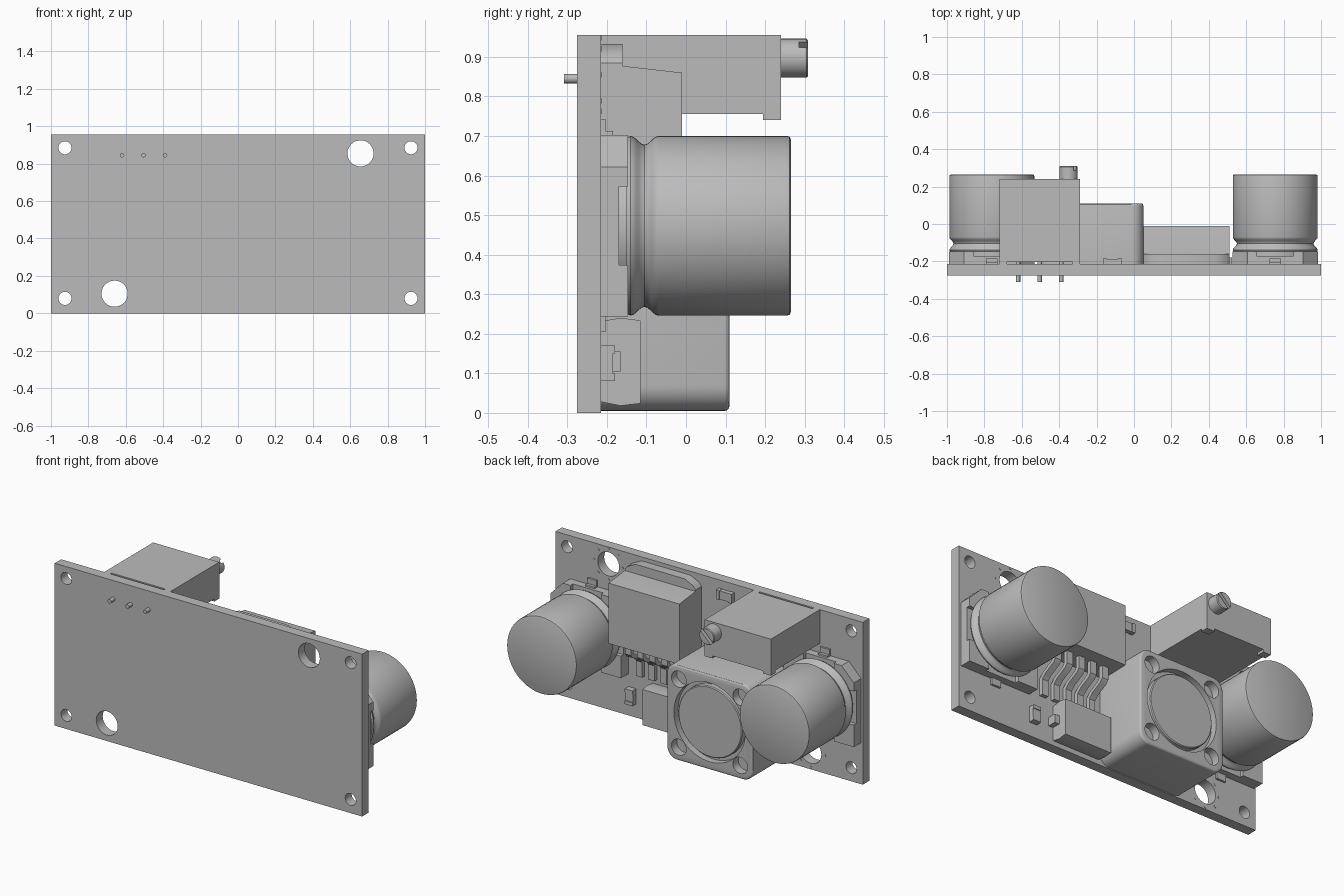
import bpy
import bmesh
from math import sin, cos, pi, radians

cube = bpy.data.objects.get("Cube")
if cube:
    bpy.data.objects.remove(cube)

grey = bpy.data.materials.new("plain_grey")
grey.use_nodes = True
grey.diffuse_color = (0.5, 0.5, 0.5, 1)
grey.node_tree.nodes["Principled BSDF"].inputs["Base Color"].default_value = (0.5, 0.5, 0.5, 1)

BACK = -0.215  # component side of the board


def finish(name, bm):
    bmesh.ops.recalc_face_normals(bm, faces=bm.faces)
    me = bpy.data.meshes.new(name)
    bm.to_mesh(me)
    bm.free()
    me.materials.append(grey)
    me.shade_smooth()
    me.set_sharp_from_angle(angle=radians(30))
    ob = bpy.data.objects.new(name, me)
    bpy.context.collection.objects.link(ob)
    return ob


def prisms(name, items, along="y"):
    """Each item is (outline, start, end), extruded along y or x."""
    bm = bmesh.new()
    for pts, t0, t1 in items:
        place = (lambda a, b, t: (a, t, b)) if along == "y" else (lambda a, b, t: (t, a, b))
        lo = [bm.verts.new(place(a, b, t0)) for a, b in pts]
        hi = [bm.verts.new(place(a, b, t1)) for a, b in pts]
        bm.faces.new(lo)
        bm.faces.new(hi)
        for i in range(len(pts)):
            j = (i + 1) % len(pts)
            bm.faces.new((lo[i], lo[j], hi[j], hi[i]))
    return finish(name, bm)


def rect(x0, x1, z0, z1):
    return [(x0, z0), (x1, z0), (x1, z1), (x0, z1)]


def circle(x, z, r, n=32):
    return [(x + r * cos(2 * pi * i / n), z + r * sin(2 * pi * i / n)) for i in range(n)]


def round_rect(x0, x1, z0, z1, r, n=8):
    pts = []
    corners = [(x1 - r, z1 - r), (x0 + r, z1 - r), (x0 + r, z0 + r), (x1 - r, z0 + r)]
    for k, (cx, cz) in enumerate(corners):
        for i in range(n + 1):
            a = pi / 2 * (k + i / n)
            pts.append((cx + r * cos(a), cz + r * sin(a)))
    return pts


def lathe(name, x, z, profile, n=64):
    """Turns (radius, y) points about a line along y."""
    bm = bmesh.new()
    rings = [[bm.verts.new((a, y, b)) for a, b in circle(x, z, r, n)] for r, y in profile]
    for p, q in zip(rings, rings[1:]):
        for i in range(n):
            j = (i + 1) % n
            bm.faces.new((p[i], p[j], q[j], q[i]))
    bm.faces.new(rings[0])
    bm.faces.new(rings[-1])
    return finish(name, bm)


def cut(ob, cutter):
    mod = ob.modifiers.new("cut", "BOOLEAN")
    mod.operation = "DIFFERENCE"
    mod.solver = "EXACT"
    mod.object = cutter
    dg = bpy.context.evaluated_depsgraph_get()
    me = bpy.data.meshes.new_from_object(ob.evaluated_get(dg))
    ob.modifiers.clear()
    ob.data = me
    bpy.data.objects.remove(cutter)
    me.shade_smooth()
    me.set_sharp_from_angle(angle=radians(30))


# Circuit board with mounting holes and two large holes
board = prisms("board", [(rect(-1, 1, 0, 0.955), -0.275, BACK)])
large = [(-0.66, 0.105), (0.655, 0.855)]
holes = [circle(x, z, 0.035) for x in (-0.925, 0.925) for z in (0.08, 0.885)]
holes += [circle(x, z, 0.07) for x, z in large]
cut(board, prisms("hole_cutter", [(h, -0.4, 0) for h in holes]))

# Small dots around the large holes
dots = [circle(a, b, 0.007, 8) for x, z in large for a, b in circle(x, z, 0.093, 8)]
prisms("hole_dots", [(d, BACK - 0.004, BACK + 0.002) for d in dots])

# Electrolytic capacitors
groove = [(0.227 - 0.022 * sin(pi * i / 10) ** 2, -0.14 + 0.007 * i) for i in range(11)]
can = [(0.2, -0.175), (0.2, -0.15), (0.222, -0.15)] + groove
can += [(0.227, 0.255), (0.225, 0.262), (0.218, 0.265)]
H, CH, W = 0.229, 0.08, 0.13
for side, cx in (("right", -0.76), ("left", 0.755)):
    cz = 0.473
    lathe(side + "_capacitor_can", cx, cz, can)
    base = [(-H, -H), (H, -H), (H, H - CH), (H - CH, H), (-H + CH, H), (-H, H - CH)]
    parts = [([(cx + a, cz + b) for a, b in base], BACK, -0.17)]
    for s in (-1, 1):
        low = [(H, -H), (H, -H + W), (H - W, -H + W), (H - W, -H)]
        top = [(H, H - W), (H, H - CH), (H - CH, H), (H - W, H), (H - W, H - W)]
        parts += [([(cx + s * a, cz + b) for a, b in c], -0.175, -0.147) for c in (low, top)]
    prisms(side + "_capacitor_base", parts)
    prisms(side + "_capacitor_terminals",
           [(rect(cx - 0.03, cx + 0.03, cz - 0.268, cz + 0.27), BACK, -0.203),
            (rect(cx - 0.03, cx + 0.03, cz + H - 0.02, cz + H + 0.01), BACK, -0.185)])

# Power inductor with a ring groove and corner recesses
ix, iz, half = -0.23, 0.285, 0.28
bm_body = prisms("inductor_body", [(round_rect(ix - half, ix + half, iz - half, iz + half, 0.065),
                                    BACK, 0.1),
                                   ])
bm = bmesh.new()
bm.from_mesh(bm_body.data)
front = [f for f in bm.faces if len(f.verts) > 4 and f.calc_center_median().y > 0]
bmesh.ops.bevel(bm, geom=list({e for f in front for e in f.edges}), offset=0.012,
                segments=3, affect="EDGES", profile=0.5)
for v in bm.verts:
    if v.co.y > 0:
        v.co.y += 0.01
bm.to_mesh(bm_body.data)
bm.free()
corners = [circle(ix + a * 0.2, iz + b * 0.2, 0.048, 24) for a in (-1, 1) for b in (-1, 1)]
cut(bm_body, prisms("recess_cutter", [(c, 0.06, 0.2) for c in corners]))
cut(bm_body, prisms("ring_cutter", [(circle(ix, iz, 0.232, 64), 0.07, 0.2)]))
lathe("inductor_core", ix, iz, [(0.208, 0.05), (0.208, 0.1), (0.203, 0.105)])

# Regulator chip: heat tab, body and five bent leads
x0, x1 = 0.05, 0.51
xm = (x0 + x1) / 2
prisms("regulator_tab", [([(x0, 0.52), (x1, 0.52), (x1, 0.885), (x1 - 0.015, 0.905),
                           (x1 - 0.07, 0.932), (x0 + 0.07, 0.932), (x0 + 0.015, 0.905),
                           (x0, 0.885)], BACK, -0.16)])
prisms("regulator_body", [([(-0.19, 0.5), (-0.01, 0.505), (-0.01, 0.86), (-0.16, 0.877),
                            (-0.19, 0.877)], x0, x1)], "x")
lead = [(-0.085, 0.52), (-0.085, 0.43), (-0.1, 0.41), (-0.165, 0.375), (-0.19, 0.35),
        (-0.19, 0.26), (-0.213, 0.26), (-0.213, 0.36), (-0.19, 0.385), (-0.12, 0.425),
        (-0.11, 0.44), (-0.11, 0.52)]
prisms("regulator_leads", [(lead, xm + k * 0.079 - 0.02, xm + k * 0.079 + 0.02)
                           for k in range(-2, 3)], "x")

# Trimmer with feet, slotted screw and solder pins
tx0, tx1 = -0.72, -0.29
prisms("trimmer_body", [([(-0.203, 0.755), (0.24, 0.755), (0.24, 0.955), (-0.203, 0.955)],
                         tx0, tx1)], "x")
prisms("trimmer_feet", [(rect(a, b, 0.755, 0.955), BACK, -0.2)
                        for a, b in ((tx0, tx0 + 0.04), (tx1 - 0.04, tx1))])
prisms("trimmer_lip", [(rect(a, b, 0.74, 0.76), 0.195, 0.24)
                       for a, b in ((tx0, tx0 + 0.05), (tx1 - 0.05, tx1))])
screw = lathe("trimmer_screw", -0.35, 0.897, [(0.049, 0.23), (0.049, 0.305), (0.045, 0.309)], 32)
slot = [(-0.35 + a, 0.897 + b) for a, b in ((-0.05, -0.064), (-0.064, -0.05), (0.05, 0.064), (0.064, 0.05))]
cut(screw, prisms("slot_cutter", [(slot, 0.286, 0.4)]))
prisms("solder_pins", [(circle(x, 0.845, 0.012, 16), -0.309, -0.2) for x in (-0.62, -0.505, -0.39)])

# Rectifier diode and its terminal
prisms("diode_body", [([(BACK, 0.028), (-0.165, 0.018), (-0.115, 0.024), (-0.115, 0.234),
                        (-0.165, 0.24), (BACK, 0.232)], 0.06, 0.365)], "x")
prisms("diode_terminal", [(rect(0.36, 0.395, 0.105, 0.155), BACK, -0.165)])

# Small surface parts with end caps
prisms("indicator_light", [(rect(0.475, 0.525, 0.08, 0.17), BACK, -0.185),
                           (rect(0.475, 0.525, 0.08, 0.1), BACK, -0.18),
                           (rect(0.475, 0.525, 0.15, 0.17), BACK, -0.18)])
prisms("small_resistor", [(rect(-0.15, -0.08, 0.855, 0.905), BACK, -0.19),
                          (rect(-0.165, -0.145, 0.853, 0.907), BACK, -0.185),
                          (rect(-0.085, -0.065, 0.853, 0.907), BACK, -0.185)])
